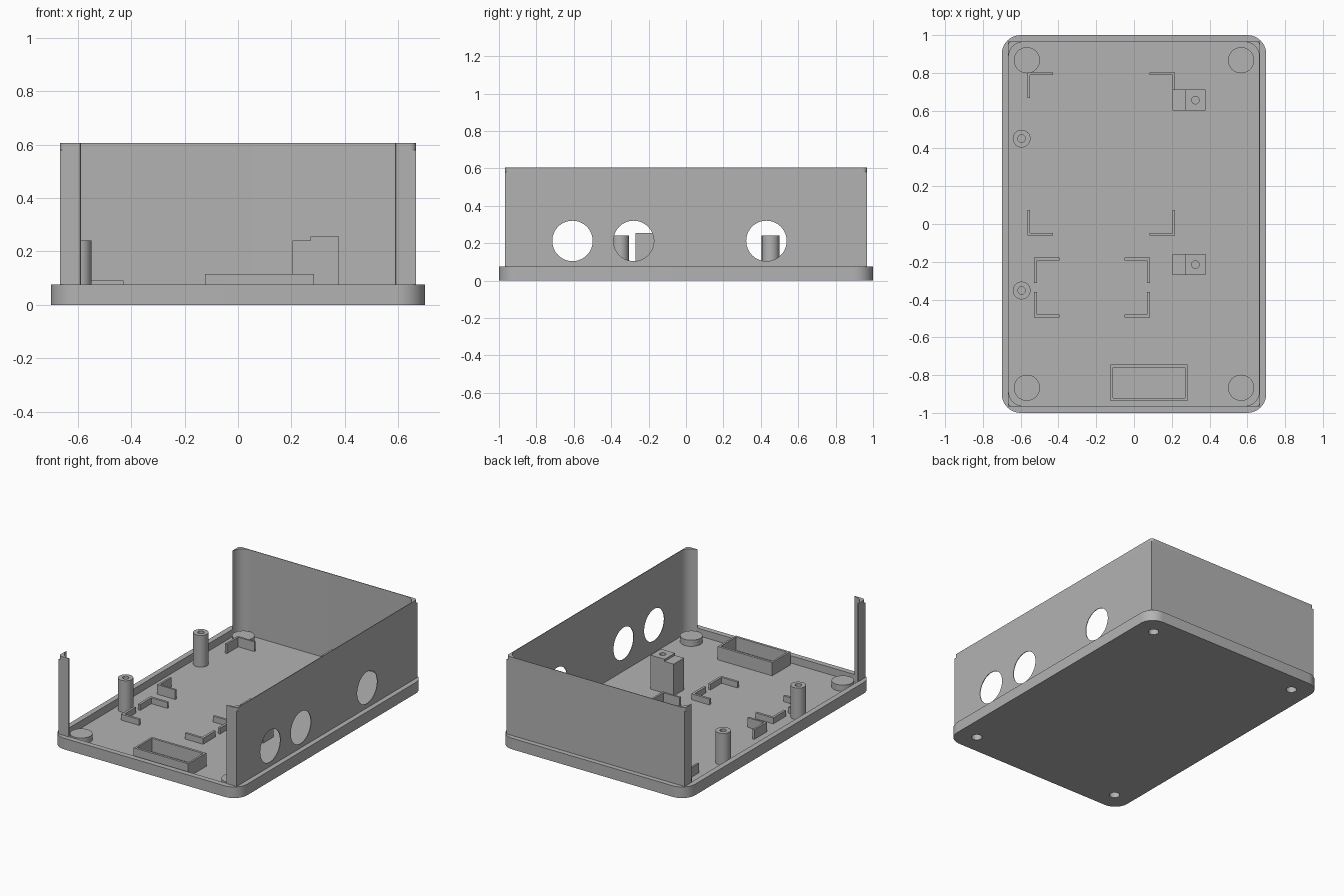
import bpy, bmesh
from math import cos, sin, pi

if "Cube" in bpy.data.objects:
    bpy.data.objects.remove(bpy.data.objects["Cube"], do_unlink=True)

grey = bpy.data.materials.new("plain grey")
grey.use_nodes = True
COLOUR = (0.45, 0.45, 0.45, 1)
grey.diffuse_color = COLOUR
grey.node_tree.nodes["Principled BSDF"].inputs["Base Color"].default_value = COLOUR

FLOOR, RIM, LIP, TOP = 0.025, 0.075, 0.58, 0.605
SUNK = FLOOR - 0.005
OUTER, INNER = (0.667, 0.967), (0.663, 0.963)
FILLET = 0.075
QUADS = [(1, 1), (-1, 1), (-1, -1), (1, -1)]   # counter-clockwise corners


def corner(q, half, r, steps=10):
    """Points of one rounded corner, counter-clockwise."""
    sx, sy = QUADS[q]
    if r == 0:
        return [(sx * half[0], sy * half[1])]
    cx, cy = sx * (half[0] - r), sy * (half[1] - r)
    angles = [(q + i / steps) * pi / 2 for i in range(steps + 1)]
    return [(cx + r * cos(a), cy + r * sin(a)) for a in angles]


def rounded(half, r):
    return [p for q in range(4) for p in corner(q, half, r)]


def circle(x, y, r, n=40):
    return [(x + r * cos(2 * pi * i / n), y + r * sin(2 * pi * i / n)) for i in range(n)]


def rect(x0, x1, y0, y1):
    return [(x0, y0), (x1, y0), (x1, y1), (x0, y1)]


def prism(name, outline, z0, z1):
    """Extrude a flat outline from z0 up to z1."""
    bm = bmesh.new()
    face = bm.faces.new([bm.verts.new((x, y, z0)) for x, y in outline])
    new = bmesh.ops.extrude_face_region(bm, geom=[face])["geom"]
    bmesh.ops.translate(bm, vec=(0, 0, z1 - z0),
                        verts=[v for v in new if isinstance(v, bmesh.types.BMVert)])
    bmesh.ops.recalc_face_normals(bm, faces=bm.faces)
    mesh = bpy.data.meshes.new(name)
    bm.to_mesh(mesh)
    bm.free()
    obj = bpy.data.objects.new(name, mesh)
    bpy.context.collection.objects.link(obj)
    mesh.materials.append(grey)
    return obj


def cut(obj, cutters):
    """Subtract each cutter, then delete it."""
    bpy.context.view_layer.objects.active = obj
    for c in cutters:
        mod = obj.modifiers.new("cut", "BOOLEAN")
        mod.operation, mod.solver, mod.object = "DIFFERENCE", "EXACT", c
        bpy.ops.object.modifier_apply(modifier=mod.name)
        bpy.data.objects.remove(c, do_unlink=True)


def wall_outline(quads, r):
    """Thin wall around the given corners, filleted on the inside."""
    outside = [p for q in quads for p in corner(q, OUTER, r)]
    inside = [p for q in quads for p in corner(q, INNER, FILLET)]
    start = corner(quads[0], OUTER, FILLET)[0]
    end = corner(quads[-1], OUTER, FILLET)[-1]
    return [start] + outside + [end] + inside[::-1]


# Base tray with a raised rim and blind screw holes underneath
screws = [(sx * 0.567, sy * 0.867) for sx, sy in QUADS]


def screw_hole(x, y):
    return prism("hole_cutter", circle(x, y, 0.033), -0.05, 0.05)


base = prism("base_tray", rounded((0.7, 1.0), 0.1), 0, RIM)
cut(base, [prism("pocket_cutter", rounded(INNER, FILLET), FLOOR, 0.2)]
    + [screw_hole(x, y) for x, y in screws])
for x, y in screws:
    boss = prism("screw_boss", circle(x, y, 0.069), SUNK, 0.067)
    cut(boss, [screw_hole(x, y)])

# Right and back walls in one piece, and the lone corner post
for name, quads in (("side_and_back_wall", [3, 0, 1]), ("corner_post", [2])):
    wall = prism(name, wall_outline(quads, 0), RIM - 0.003, LIP)
    prism(name + "_lip", wall_outline(quads, 0.022), LIP, TOP)
    if len(quads) > 1:
        # Round cable openings
        holes = []
        for y in (-0.607, -0.28, 0.43):
            h = prism("opening_cutter", circle(0, 0, 0.108, 64), -0.05, 0.05)
            h.rotation_euler = (0, pi / 2, 0)
            h.location = (OUTER[0], y, 0.212)
            holes.append(h)
        bpy.context.view_layer.update()
        cut(wall, holes)


# L-shaped board locators at the corners of two rectangles
def locators(name, x0, x1, y0, y1, arm, t, top):
    for sx, sy in QUADS:
        x, y = (x1 if sx > 0 else x0), (y1 if sy > 0 else y0)
        pts = [(0, 0), (arm, 0), (arm, t), (t, t), (t, arm), (0, arm)]
        prism(name, [(x - sx * u, y - sy * v) for u, v in pts], SUNK, top)


locators("large_board_locator", -0.563, 0.216, -0.061, 0.801, 0.135, 0.013, 0.09)
locators("small_board_locator", -0.529, 0.085, -0.495, -0.178, 0.135, 0.016, 0.065)

# Rectangular holder
holder = prism("rectangular_holder", rect(-0.124, 0.284, -0.938, -0.745), SUNK, 0.115)
cut(holder, [prism("holder_cutter", rect(-0.111, 0.271, -0.922, -0.761), FLOOR, 0.2)])

# Round standoffs
for y in (0.452, -0.352):
    post = prism("standoff", circle(-0.595, y, 0.047), SUNK, 0.24)
    cut(post, [prism("bore_cutter", circle(-0.595, y, 0.02), 0.08, 0.3)])

# Stepped mounting blocks
for y in (0.656, -0.215):
    prism("block_step", rect(0.204, 0.272, y - 0.055, y + 0.055), SUNK, 0.24)
    block = prism("mounting_block", rect(0.272, 0.378, y - 0.055, y + 0.055), SUNK, 0.255)
    cut(block, [prism("bore_cutter", circle(0.325, y, 0.02), 0.08, 0.3)])

# Smooth the curved faces, keep edges crisp
bpy.ops.object.select_all(action="DESELECT")
for obj in bpy.context.collection.objects:
    if obj.type == "MESH" and obj.data.materials and obj.data.materials[0] == grey:
        obj.select_set(True)
        bpy.context.view_layer.objects.active = obj
bpy.ops.object.shade_smooth_by_angle(angle=pi / 6)
